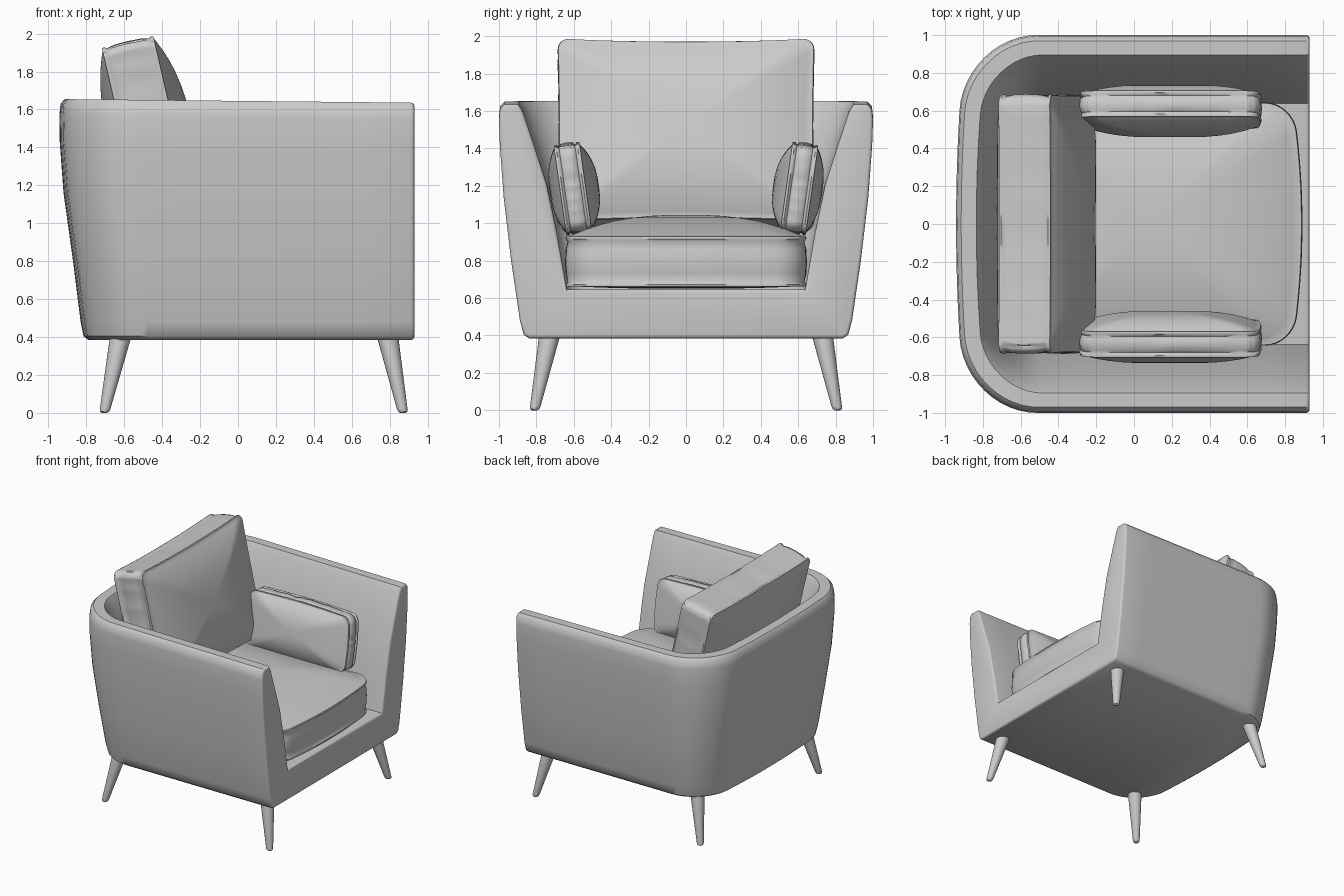
import bpy, bmesh, math, random
from mathutils import Vector, Matrix

if "Cube" in bpy.data.objects:
    bpy.data.objects.remove(bpy.data.objects["Cube"])

random.seed(3)


def finish(name, bm, angle=40):
    bmesh.ops.recalc_face_normals(bm, faces=bm.faces)
    me = bpy.data.meshes.new(name)
    bm.to_mesh(me)
    bm.free()
    ob = bpy.data.objects.new(name, me)
    bpy.context.collection.objects.link(ob)
    bpy.ops.object.select_all(action='DESELECT')
    ob.select_set(True)
    bpy.context.view_layer.objects.active = ob
    bpy.ops.object.shade_smooth_by_angle(angle=math.radians(angle))
    return ob


def mirror(ob, x=False, y=True):
    m = ob.modifiers.new("Mirror", 'MIRROR')
    m.use_axis = (x, y, False)


def bridge(bm, rings, closed):
    for a, b in zip(rings, rings[1:]):
        n = len(a)
        for i in range(n if closed else n - 1):
            j = (i + 1) % n
            bm.faces.new((a[i], a[j], b[j], b[i]))


# Upholstered shell: U-shaped rings lofted up the outside and down the inside
def u_ring(w, xb, r, z, xf=0.93):
    half = [(xf + (xb + r - xf) * i / 6, w) for i in range(6)]
    for i in range(13):
        a = math.pi / 2 * (1 + i / 12)
        half.append((xb + r + r * math.cos(a), w - r + r * math.sin(a)))
    half += [(xb, (w - r) * (1 - i / 4)) for i in range(1, 4)]
    pts = half + [(xb, 0)] + [(x, -y) for x, y in reversed(half)]
    out = []
    for x, y in pts:
        bow = 0.05 * (y / w) ** 2 * max(0, x / xb)
        out.append(Vector((x + bow, y, z - (0.01 * x if z > 1 else 0))))
    return out


levels = [  # half width, back x, corner radius, height
    (.84, -.79, .30, .385), (.868, -.815, .31, .405), (.888, -.83, .32, .48),
    (.935, -.87, .34, .80), (.975, -.92, .37, 1.15), (.995, -.94, .39, 1.42),
    (1.0, -.942, .40, 1.56), (.994, -.936, .40, 1.62), (.97, -.915, .38, 1.645),
    (.895, -.835, .32, 1.645), (.87, -.81, .30, 1.60), (.81, -.765, .26, 1.42),
    (.745, -.73, .20, 1.22), (.69, -.70, .15, .95), (.637, -.67, .10, .645)]
bm = bmesh.new()
rings = [[bm.verts.new(p) for p in u_ring(*lv)] for lv in levels]
bridge(bm, rings, False)
bm.faces.new(rings[0])
bm.faces.new(rings[-1])
front = bm.faces.new([r[0] for r in rings] + [r[-1] for r in reversed(rings)])
bmesh.ops.recalc_face_normals(bm, faces=bm.faces)
bmesh.ops.bevel(bm, geom=list(front.edges), offset=0.018, segments=3,
                profile=0.5, affect='EDGES')
finish("armchair_shell", bm)


# Box cushions: rounded outline, crowned faces, piped seams, wrinkled gusset
def outline(a, b, r, ku, kv):
    pts = []
    for k, (su, sv) in enumerate(((1, 1), (-1, 1), (-1, -1), (1, -1))):
        for i in range(9):
            t = math.pi / 2 * (k + i / 8)
            pts.append(Vector((su * (a - r) + r * math.cos(t),
                               sv * (b - r) + r * math.sin(t))))
    full = []
    for i, p in enumerate(pts):
        q = pts[(i + 1) % len(pts)]
        n = 16 if i % 9 == 8 else 1
        full += [p.lerp(q, j / n) for j in range(n)]
    return [Vector((p.x * (1 + ku * (p.y / b) ** 2),
                    p.y * (1 + kv * (p.x / a) ** 2))) for p in full]


def cushion(name, size, r, gusset, crowns, axes, centre, ku=0, kv=0,
            wrinkle=0.0, bulge=0.012, pipe=0.01):
    base = outline(*size, r, ku, kv)
    steps = [.03, .15, .3, .45, .6, .72, .82, .9, .95, .985]

    def side(sgn, crown):
        rows = [(s, 0, sgn * (gusset + crown * (1 - s ** 2.6)), 0) for s in steps]
        rows += [(1, pipe * .6, sgn * (gusset + .004), 0),
                 (1, pipe, sgn * (gusset - .008), 0),
                 (1, -.003, sgn * (gusset - .022), .3),
                 (1, bulge * .7, sgn * gusset * .5, 1)]
        return rows

    rows = side(1, crowns[0]) + [(1, bulge, 0, 1)] + side(-1, crowns[1])[::-1]
    folds = [random.uniform(-1, .5) * (i % 3 == 0) for i in range(len(base))]
    mat = Matrix(axes).transposed()
    bm = bmesh.new()
    rings = []
    for s, off, w, k in rows:
        ring = []
        for p, f in zip(base, folds):
            q = p * s + p.normalized() * (off + wrinkle * k * f)
            ring.append(bm.verts.new(mat @ Vector((q.x, q.y, w)) + Vector(centre)))
        rings.append(ring)
    bridge(bm, rings, True)
    bm.faces.new(rings[0])
    bm.faces.new(rings[-1])
    return finish(name, bm, 60)


# Seat cushion with a bowed front
cushion("seat_cushion", (.79, .635), .15, .13, (.12, .015),
        ((1, 0, 0), (0, 1, 0), (0, 0, 1)), (.09, 0, .795), ku=-.06)

# Back cushion, leaning backwards, with a dipped top edge
c, s = math.cos(math.radians(13)), math.sin(math.radians(13))
cushion("back_cushion", (.475, .67), .06, .135, (.10, .08),
        ((-s, 0, c), (0, 1, 0), (c, 0, s)), (-.47, 0, 1.47), ku=.045, kv=.015,
        wrinkle=.012)

# Pair of side pillows, leaning on the arms
c, s = math.cos(math.radians(8)), math.sin(math.radians(8))
mirror(cushion("side_pillows", (.475, .235), .06, .065, (.075, .06),
               ((1, 0, 0), (0, s, c), (0, -c, s)), (.19, .605, 1.185),
               ku=-.03, kv=-.04, wrinkle=.01))


# Splayed tapered legs
def leg(name, top, bottom):
    top, bottom = Vector(top), Vector(bottom)
    bm = bmesh.new()
    rings = []
    for t, r in ((0, .058), (.95, .028), (.985, .024), (1, .014)):
        p = top.lerp(bottom, t)
        rings.append([bm.verts.new(p + Vector((r * math.cos(a), r * math.sin(a), 0)))
                      for a in (2 * math.pi * i / 24 for i in range(24))])
    bridge(bm, rings, True)
    bm.faces.new(rings[0])
    bm.faces.new(rings[-1])
    mirror(finish(name, bm, 50))


leg("front_legs", (.785, .725, .42), (.87, .81, 0))
leg("back_legs", (-.615, .725, .42), (-.705, .81, 0))
